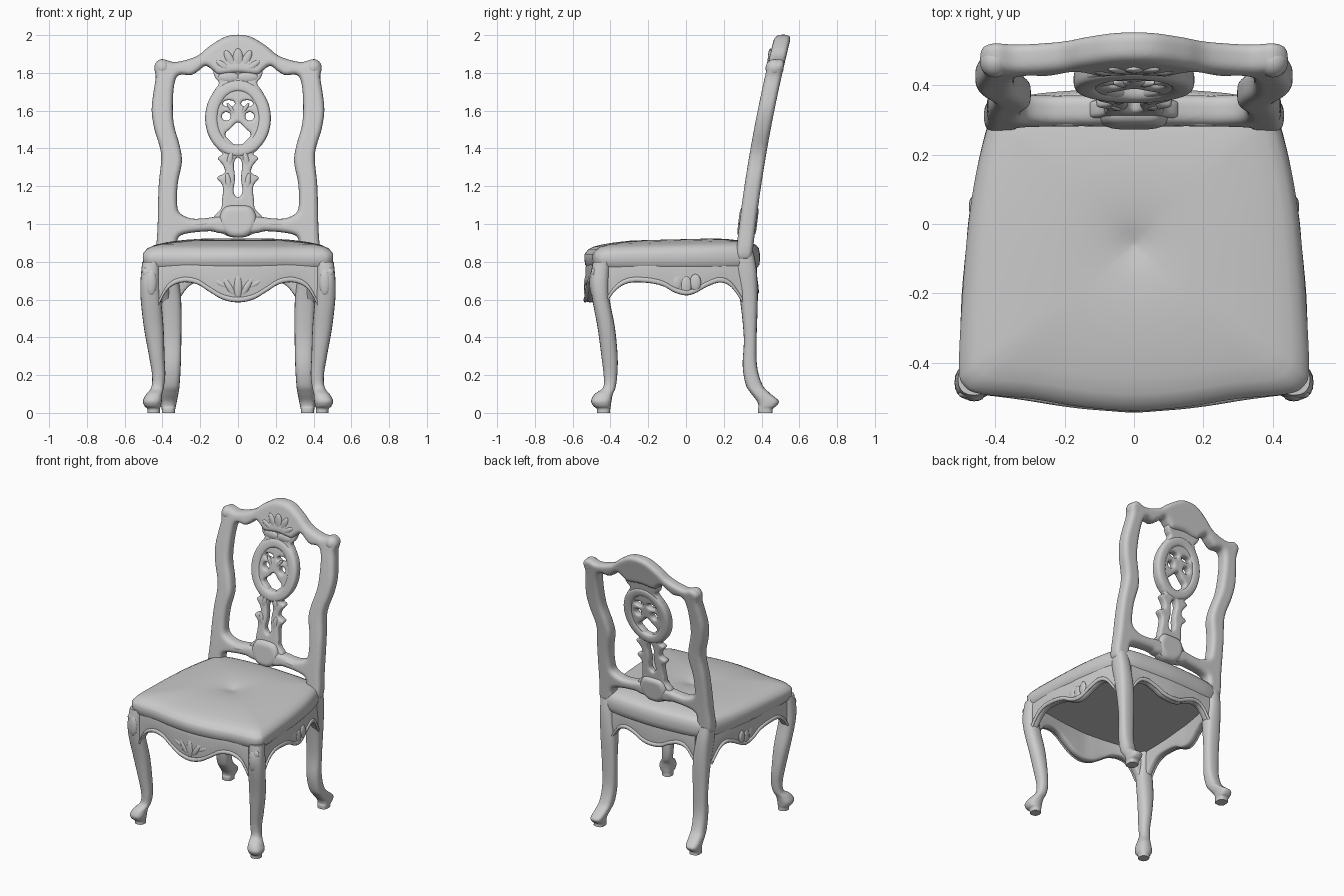
import bpy, bmesh, math
from mathutils import Vector, Matrix

if "Cube" in bpy.data.objects:
    bpy.data.objects.remove(bpy.data.objects["Cube"])


def link(name, me):
    ob = bpy.data.objects.new(name, me)
    bpy.context.collection.objects.link(ob)
    return ob


def smooth_pts(pts, closed=False, k=5):
    """Catmull-Rom resampling of a list of tuples."""
    p = [Vector(q) for q in pts]
    n, out = len(p), []
    get = (lambda i: p[i % n]) if closed else (lambda i: p[max(0, min(n - 1, i))])
    for i in range(n if closed else n - 1):
        a, b, c, d = get(i - 1), get(i), get(i + 1), get(i + 2)
        for j in range(k):
            t = j / k
            out.append(0.5 * (2 * b + (c - a) * t + (2 * a - 5 * b + 4 * c - d) * t * t
                              + (3 * b - a - 3 * c + d) * t ** 3))
    return out if closed else out + [p[-1]]


def mirrored(half):
    """Close a half outline that starts and ends on x = 0."""
    return half + [(-p[0], *p[1:]) for p in reversed(half[1:-1])]


def skin(name, rings, mirror=False):
    bm = bmesh.new()
    vs = [[bm.verts.new(c) for c in r] for r in rings]
    n = len(vs[0])
    for a, b in zip(vs, vs[1:]):
        for i in range(n):
            bm.faces.new((a[i], a[(i + 1) % n], b[(i + 1) % n], b[i])).smooth = True
    bm.faces.new(vs[0])
    bm.faces.new(vs[-1])
    bmesh.ops.recalc_face_normals(bm, faces=bm.faces)
    me = bpy.data.meshes.new(name)
    bm.to_mesh(me)
    bm.free()
    ob = link(name, me)
    if mirror:
        ob.modifiers.new("mirror", 'MIRROR')
    return ob


def loft(name, rows, axes, power=2.6, mirror=False, sides=20):
    """rows: (x, y, z, half size along axes[0], half size along axes[1])."""
    u, v = (Vector([float(c == a) for c in 'xyz']) for a in axes)
    f = lambda t: math.copysign(abs(t) ** (2 / power), t)
    ang = [2 * math.pi * i / sides for i in range(sides)]
    rings = [[Vector(r[:3]) + u * r[3] * f(math.cos(t)) + v * r[4] * f(math.sin(t)) for t in ang]
             for r in smooth_pts(rows)]
    return skin(name, rings, mirror)


def bend(z):
    """Backward lean of the chair back."""
    t = z - 0.82
    return 0.306 + 0.1 * t + 0.065 * t * t


def ellipse(x, z, a, b, n=12):
    return [(x + a * math.cos(2 * math.pi * i / n), z + b * math.sin(2 * math.pi * i / n)) for i in range(n)]


def panel(name, outlines, depth, bevel):
    """Fretwork cut from a flat outline with holes, rounded, then leaned back."""
    cu = bpy.data.curves.new(name, 'CURVE')
    cu.dimensions, cu.fill_mode = '2D', 'BOTH'
    cu.extrude, cu.bevel_depth, cu.offset, cu.bevel_resolution = depth - bevel, bevel, -bevel, 2
    for o in outlines:
        pts = smooth_pts(o, True)
        sp = cu.splines.new('POLY')
        sp.points.add(len(pts) - 1)
        for q, p in zip(sp.points, pts):
            q.co = (p[0], p[1], 0, 1)
        sp.use_cyclic_u = True
    tmp = link(name + "_curve", cu)
    me = bpy.data.meshes.new_from_object(tmp.evaluated_get(bpy.context.evaluated_depsgraph_get()))
    bpy.data.objects.remove(tmp)
    bm = bmesh.new()
    bm.from_mesh(me)
    bmesh.ops.remove_doubles(bm, verts=bm.verts, dist=1e-5)
    bm.to_mesh(me)
    bm.free()
    ob = link(name, me)
    rm = ob.modifiers.new("remesh", 'REMESH')
    rm.mode, rm.voxel_size = 'VOXEL', 0.007
    sm = ob.modifiers.new("smooth", 'SMOOTH')
    sm.factor, sm.iterations = 0.5, 5
    me = bpy.data.meshes.new_from_object(ob.evaluated_get(bpy.context.evaluated_depsgraph_get()))
    ob.modifiers.clear()
    ob.data = me
    for v in me.vertices:
        x, z, d = v.co
        v.co = (x, bend(z) - d, z)
    me.shade_smooth()
    return ob


def carve(name, blobs, mirror=True):
    """Carved relief: ellipsoids (x, y, z, rx, ry, rz, tilt in degrees)."""
    bm = bmesh.new()
    for x, y, z, a, b, c, t in blobs:
        m = Matrix.Translation((x, y, z)) @ Matrix.Rotation(math.radians(t), 4, 'Y') @ Matrix.Diagonal((a, b, c, 1))
        bmesh.ops.create_uvsphere(bm, u_segments=14, v_segments=9, radius=1, matrix=m)
    me = bpy.data.meshes.new(name)
    bm.to_mesh(me)
    bm.free()
    me.shade_smooth()
    ob = link(name, me)
    if mirror:
        ob.modifiers.new("mirror", 'MIRROR')


# Cushion with a tufted centre; rings turn round towards the tuft, top falls slightly to the front
half = [(0, -.538), (.15, -.527), (.3, -.503), (.44, -.49), (.49, -.465), (.504, -.41), (.494, -.2), (.477, 0),
        (.454, .15), (.418, .29), (.385, .345), (.3, .372), (.15, .386), (0, .392)]
outline = smooth_pts(mirrored(half), True, 4)
mid = Vector((0, -.06))
levels = [(.765, .96), (.782, .99), (.81, 1), (.84, 1), (.862, .985), (.879, .955), (.892, .9), (.903, .8),
          (.913, .65), (.919, .5), (.92, .35), (.916, .2), (.908, .1), (.9, .04), (.898, .01)]
rings = []
for z, s in levels:
    w = max(0, .75 - s) / .75
    pts = [(p - mid).lerp((p - mid).normalized() * .46, w) * s + mid for p in outline]
    rings.append([(*p, z + (.025 * p.y if z > .85 else 0)) for p in pts])
skin("seat_cushion", rings)

# Cabriole legs with ball feet on small pads
front = [(.46, -.447, .8, .047, .046), (.466, -.457, .7, .05, .05), (.461, -.45, .6, .054, .046),
         (.446, -.422, .45, .052, .046), (.43, -.405, .3, .041, .043), (.42, -.4, .2, .035, .036),
         (.426, -.406, .135, .033, .033), (.443, -.435, .1, .042, .048), (.453, -.448, .065, .05, .054),
         (.452, -.445, .038, .044, .047), (.447, -.437, .022, .034, .036), (.446, -.436, 0, .033, .035)]
loft("front_legs", front, 'xy', 2.4, True)
back = [(.376, .308, .85, .046, .05), (.37, .318, .75, .05, .057), (.356, .333, .6, .055, .047),
        (.35, .34, .4, .05, .034), (.35, .338, .25, .047, .038), (.354, .36, .15, .045, .044),
        (.36, .393, .105, .045, .05), (.366, .432, .065, .043, .058), (.368, .432, .038, .04, .048),
        (.368, .42, .022, .036, .04), (.368, .42, 0, .035, .039)]
loft("back_legs", back, 'xy', 2.8, True)


# Scalloped aprons with a beaded lower edge
def apron(name, pts, thick, axis, out, mirror=False):
    top = .795
    rows = [(x, y, (top + z) / 2, thick, (top - z) / 2) for x, y, z in pts]
    loft(name, rows, axis + 'z', 5, mirror)
    bead = [(x + out[0] * thick, y + out[1] * thick, z + .014, .01, .014) for x, y, z in pts]
    loft(name + "_bead", bead, axis + 'z', 2, mirror, 10)


def both(half):
    return [(-x, y, z) for x, y, z in reversed(half[1:])] + half


apron("front_apron", both([(0, -.507, .585), (.08, -.502, .6), (.15, -.496, .64), (.22, -.487, .682),
                           (.3, -.474, .69), (.37, -.464, .655), (.42, -.458, .57)]), .026, 'y', (0, -1))
apron("back_apron", both([(0, .352, .63), (.07, .35, .64), (.13, .347, .67), (.2, .343, .69), (.26, .338, .67),
                          (.32, .334, .59)]), .025, 'y', (0, 1))
apron("side_aprons", [(.467, -.43, .57), (.467, -.37, .65), (.466, -.3, .688), (.462, -.2, .688), (.455, -.12, .67),
                      (.449, -.06, .637), (.444, 0, .622), (.437, .05, .634), (.427, .11, .667), (.414, .18, .69),
                      (.4, .24, .665), (.384, .3, .58)], .024, 'x', (1, 0), True)

# Back frame: posts, crest and lower rail around one opening
frame = [(0, 2.002), (.07, 1.99), (.15, 1.942), (.22, 1.888), (.33, 1.857), (.4, 1.872), (.442, 1.84), (.435, 1.78),
         (.447, 1.7), (.457, 1.6), (.442, 1.5), (.412, 1.4), (.407, 1.33), (.42, 1.2), (.425, 1), (.425, .82),
         (.33, .82), (.322, .915), (.28, .948), (.15, .962), (.1, .952), (0, .945)]
opening = [(0, 1.8), (.1, 1.79), (.13, 1.81), (.17, 1.838), (.21, 1.81), (.25, 1.788), (.31, 1.79), (.335, 1.75),
           (.345, 1.65), (.34, 1.53), (.31, 1.42), (.297, 1.33), (.318, 1.22), (.323, 1.12), (.31, 1.06),
           (.25, 1.03), (.18, 1.03), (.1, 1.04), (0, 1.04)]
panel("back_frame", [mirrored(frame), mirrored(opening)], .044, .028)

# Pierced splat with a raised oval rim and a swelling shield at its foot
splat = [(0, 1.87), (.08, 1.855), (.13, 1.815), (.118, 1.77), (.1, 1.745), (.14, 1.68), (.165, 1.57), (.15, 1.46),
         (.1, 1.39), (.075, 1.37), (.108, 1.35), (.078, 1.31), (.07, 1.27), (.112, 1.245), (.08, 1.2), (.085, 1.12),
         (.09, 1.08), (.13, 1.03), (.1, .965), (.05, .935), (0, .928)]
slit = [(0, 1.355), (.022, 1.32), (.016, 1.24), (.024, 1.17), (0, 1.14)]
diamond = [(0, 1.405), (.04, 1.44), (.07, 1.475), (.04, 1.505), (0, 1.54)]
holes = [mirrored(slit), mirrored(diamond)]
for s in (-1, 1):
    holes += [ellipse(s * .062, 1.57, .024, .024), ellipse(s * .048, 1.638, .034, .018)]
panel("back_splat", [mirrored(splat)] + holes, .026, .01)
panel("oval_rim", [ellipse(0, 1.56, .174, .205, 20), ellipse(0, 1.56, .105, .14, 20)], .034, .02)
panel("splat_shield", [mirrored([(0, 1.1), (.07, 1.09), (.1, 1.03), (.085, .97), (.045, .935), (0, .928)])], .05, .03)

# Carved relief on crest, splat, rail and aprons
carve("crest_scrolls", [(.4, bend(1.82) - .002, 1.825, .045, .048, .048, 0)])
shell = lambda x, z, a, c, t, d=.034: (x, bend(z) - d, z, a, .014, c, t)
carve("crest_carving", [shell(.0, 1.86, .03, .07, 0), shell(.04, 1.86, .024, .065, 25), shell(.075, 1.835, .02, .05, 55),
                        shell(.05, 1.775, .06, .03, 0, .02)])
carve("splat_carving", [shell(.045, 1.33, .018, .06, -12, .016), shell(.05, 1.21, .018, .06, 8, .016),
                        shell(.2, 1.0, .07, .014, 5, .032), shell(.03, 1.6, .012, .05, 35, .016)])
carve("front_apron_carving", [(0, -.525, .665, .024, .016, .07, 0), (.045, -.521, .665, .02, .016, .06, 30),
                              (.085, -.516, .68, .018, .015, .05, 60), (.17, -.51, .71, .05, .008, .014, -20),
                              (.46, -.495, .69, .03, .016, .07, 0), (.48, -.49, .74, .024, .012, .03, 30)])
carve("side_apron_carving", [(.464, y, z, .012, .03, r, 0) for y, z, r in
                             ((-.05, .69, .045), (0, .675, .05), (.05, .69, .045))])
